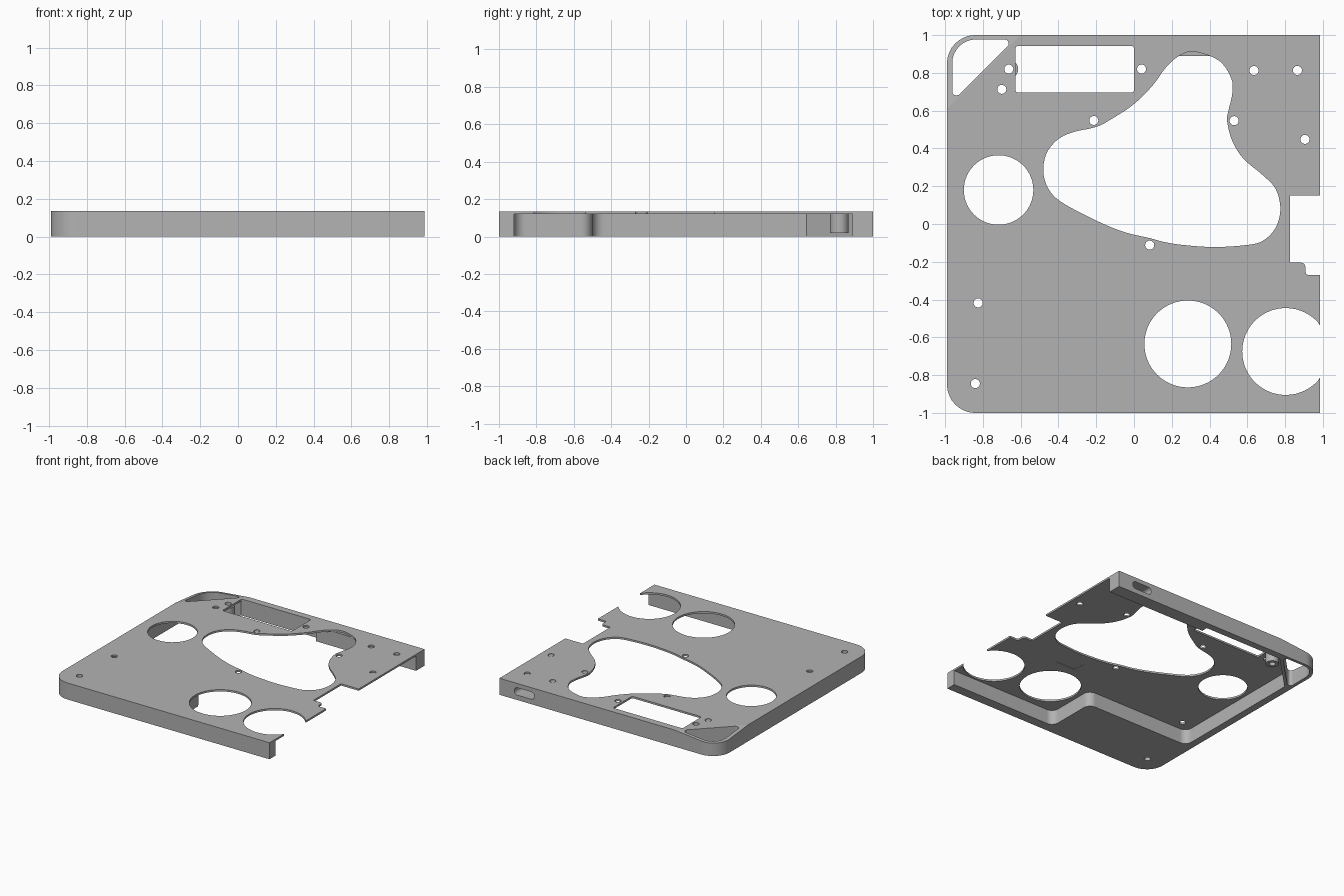
import bpy, bmesh, math
from mathutils import Vector

if "Cube" in bpy.data.objects:
    bpy.data.objects.remove(bpy.data.objects["Cube"])

grey = bpy.data.materials.new("matte_grey")
grey.diffuse_color = (0.45, 0.45, 0.45, 1)
grey.use_nodes = True
grey.node_tree.nodes["Principled BSDF"].inputs["Base Color"].default_value = grey.diffuse_color

TOP, UNDER = 0.135, 0.12     # top and underside of the deck


def circle(x, y, r, n=64):
    return [(x + r * math.cos(2 * math.pi * i / n), y + r * math.sin(2 * math.pi * i / n)) for i in range(n)]


def rounded(points, steps=10):
    """Polygon from (x, y[, radius]) corners, with filleted corners."""
    out, n = [], len(points)
    for i, p in enumerate(points):
        c = Vector(p[:2])
        if len(p) < 3:
            out.append(tuple(c))
            continue
        a = (Vector(points[i - 1][:2]) - c).normalized()
        b = (Vector(points[(i + 1) % n][:2]) - c).normalized()
        half = a.angle(b) / 2
        mid = c + (a + b).normalized() * p[2] / math.sin(half)
        start = c + a * p[2] / math.tan(half) - mid
        end = c + b * p[2] / math.tan(half) - mid
        for k in range(steps + 1):
            d = start.lerp(end, k / steps).normalized() * p[2]
            out.append(tuple(mid + d))
    return out


def smooth_loop(pts, steps=5):
    """Closed Catmull-Rom loop."""
    out, n = [], len(pts)
    for i in range(n):
        p0, p1, p2, p3 = (Vector(pts[(i + k) % n]) for k in (-1, 0, 1, 2))
        for s in range(steps):
            t = s / steps
            out.append(tuple(0.5 * (2 * p1 + (p2 - p0) * t + (2 * p0 - 5 * p1 + 4 * p2 - p3) * t * t
                                    + (3 * p1 - p0 - 3 * p2 + p3) * t ** 3)))
    return out


def slab(name, loops, z0, z1):
    """Extrude an outline with holes from z0 to z1."""
    cu = bpy.data.curves.new(name, 'CURVE')
    cu.dimensions, cu.fill_mode, cu.extrude = '2D', 'BOTH', (z1 - z0) / 2
    for loop in loops:
        sp = cu.splines.new('POLY')
        sp.points.add(len(loop) - 1)
        for pt, (x, y) in zip(sp.points, loop):
            pt.co = (x, y, 0, 1)
        sp.use_cyclic_u = True
    tmp = bpy.data.objects.new(name + "_curve", cu)
    bpy.context.collection.objects.link(tmp)
    bpy.context.view_layer.update()
    me = bpy.data.meshes.new_from_object(tmp.evaluated_get(bpy.context.evaluated_depsgraph_get()))
    bpy.data.objects.remove(tmp)
    bm = bmesh.new()
    bm.from_mesh(me)
    bmesh.ops.remove_doubles(bm, verts=bm.verts, dist=1e-5)
    bmesh.ops.translate(bm, verts=bm.verts, vec=(0, 0, (z0 + z1) / 2))
    bmesh.ops.recalc_face_normals(bm, faces=bm.faces)
    bm.to_mesh(me)
    bm.free()
    me.name = name
    me.materials.clear()
    me.materials.append(grey)
    ob = bpy.data.objects.new(name, me)
    bpy.context.collection.objects.link(ob)
    return ob


def cut(ob, cutter):
    mod = ob.modifiers.new("cut", 'BOOLEAN')
    mod.operation, mod.solver, mod.object = 'DIFFERENCE', 'EXACT', cutter
    cutter.hide_render = True
    bpy.context.view_layer.objects.active = ob
    bpy.ops.object.modifier_apply(modifier=mod.name)
    bpy.data.objects.remove(cutter)


# Deck: outline with side notch and open round bite
bite = [(0.803 + 0.23 * math.cos(a), -0.675 + 0.23 * math.sin(a))
        for a in (math.radians(36.5 + 287 * i / 50) for i in range(51))]
bite[0], bite[-1] = (0.985, bite[0][1]), (0.985, bite[-1][1])
outline = rounded([(-0.99, 0.61), (-0.99, -1, 0.15), (0.985, -1)]) + bite[::-1] + rounded(
    [(0.985, -0.27), (0.91, -0.27, 0.015), (0.905, -0.205, 0.02), (0.825, -0.205), (0.825, 0.15),
     (0.985, 0.15)], 4) + [(0.985, 1), (-0.6, 1)]
opening = smooth_loop([
    (0.32, 0.912), (0.45, 0.865), (0.515, 0.77), (0.52, 0.69), (0.50, 0.6), (0.493, 0.545), (0.52, 0.44),
    (0.58, 0.345), (0.68, 0.26), (0.75, 0.185), (0.775, 0.08), (0.75, -0.02), (0.68, -0.09), (0.59, -0.112),
    (0.42, -0.122), (0.25, -0.11), (0.15, -0.093), (0.085, -0.075), (-0.05, -0.043), (-0.2, 0.018),
    (-0.39, 0.12), (-0.46, 0.2), (-0.48, 0.29), (-0.46, 0.38), (-0.4, 0.45), (-0.32, 0.487),
    (-0.2, 0.514), (-0.12, 0.555), (0, 0.635), (0.1, 0.735), (0.17, 0.83), (0.24, 0.89)])
window = rounded([(-0.628, 0.695, 0.015), (0, 0.695, 0.015), (0, 0.943, 0.015), (-0.628, 0.943, 0.015)], 4)
screws = [(-0.663, 0.82), (-0.70, 0.713), (0.04, 0.82), (0.635, 0.813), (0.865, 0.813), (-0.213, 0.548),
          (0.53, 0.547), (0.905, 0.448), (0.083, -0.112), (-0.825, -0.418), (-0.84, -0.845)]
deck = slab("deck_plate", [outline, opening, window, circle(-0.717, 0.18, 0.184), circle(0.285, -0.635, 0.23)]
            + [circle(x, y, 0.024, 24) for x, y in screws], UNDER, TOP)

# Shallow pocket in the underside
cut(deck, slab("pocket_cutter", [[(0.3, -0.33), (0.48, -0.33), (0.48, -0.23), (0.3, -0.23)]], 0.1, 0.125))

# Perimeter wall with the solid front block
frame = slab("perimeter_frame", [rounded([
    (-0.99, -1, 0.15), (0.985, -1), (0.985, -0.92), (0.02, -0.92, 0.06), (0.02, -0.5, 0.06),
    (-0.93, -0.5, 0.06), (-0.93, 0.645), (-0.632, 0.943), (0.08, 0.943), (0.08, 0.89), (0.985, 0.89),
    (0.985, 1), (-0.6, 1), (-0.99, 0.61)]), circle(-0.84, -0.845, 0.024, 24)], 0, UNDER)

# Port slot through the back wall
port = slab("port_cutter", [rounded([(0.67, 0.04, 0.028), (0.85, 0.04, 0.028), (0.85, 0.1, 0.028),
                                     (0.67, 0.1, 0.028)], 6)], -0.2, 0.2)
port.rotation_euler.x = math.pi / 2
port.location.y = 0.95
bpy.context.view_layer.update()
cut(frame, port)

# Corner loop, its top sloping down away from the deck
loop = slab("corner_loop", [
    rounded([(-0.99, 0.61), (-0.6, 1), (-0.99, 1, 0.15)]),
    rounded([(-0.962, 0.675, 0.02), (-0.962, 0.977, 0.125), (-0.665, 0.977, 0.02), (-0.665, 0.945, 0.01),
             (-0.925, 0.685, 0.01)])], 0, TOP)
for v in loop.data.vertices:
    if v.co.z > 0.1:
        v.co.z -= 0.14 * max(0, (v.co.y - v.co.x - 1.6) / math.sqrt(2))

# Screw boss beside the corner loop
slab("screw_boss", [circle(-0.663, 0.82, 0.05, 32), circle(-0.663, 0.82, 0.024, 24)], 0.02, UNDER)

# Smooth curved walls, keep edges sharp
bpy.ops.object.select_all(action='DESELECT')
for ob in bpy.context.scene.objects:
    ob.select_set(True)
    bpy.context.view_layer.objects.active = ob
bpy.ops.object.shade_smooth_by_angle(angle=math.radians(30))
